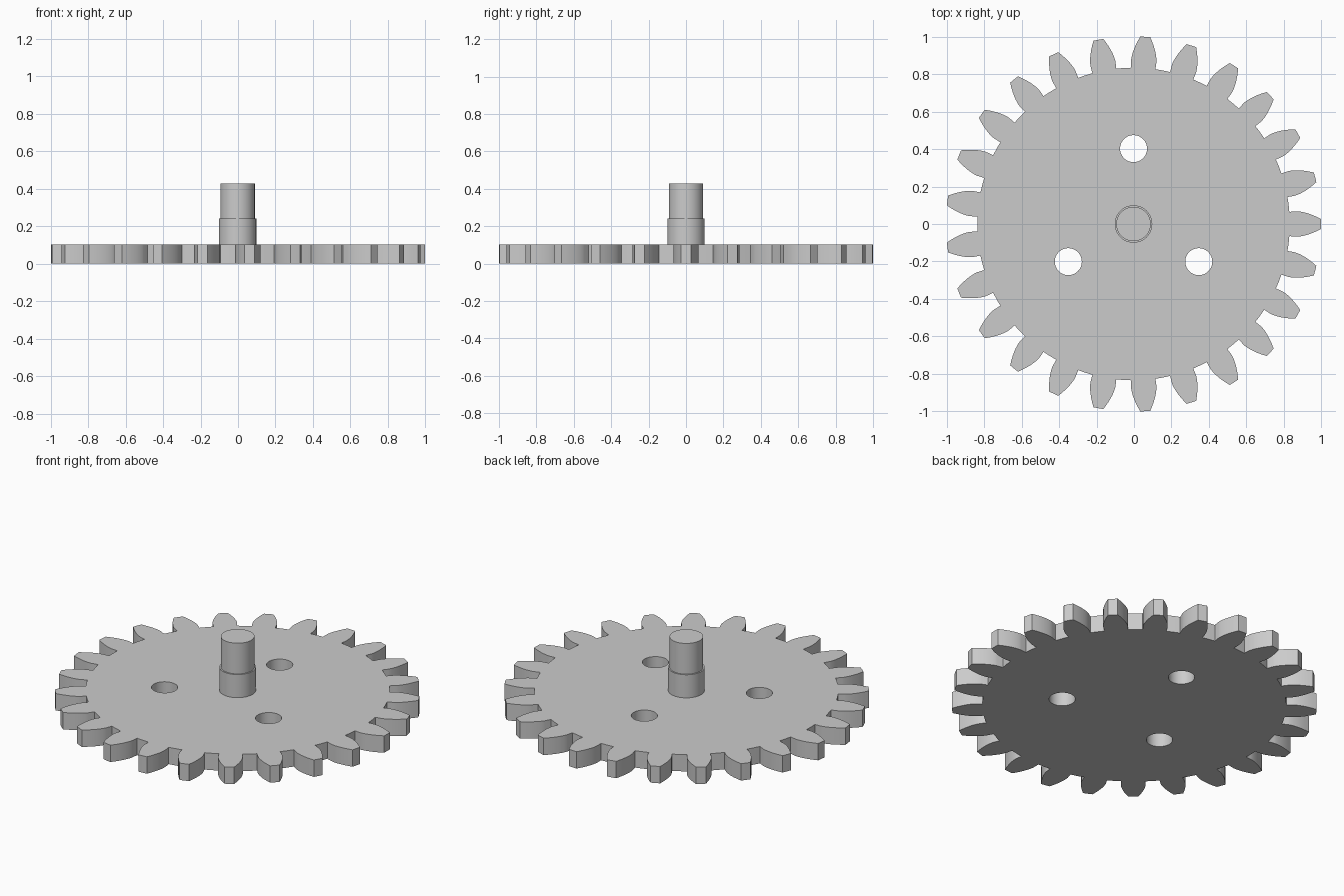
import bpy, bmesh
from math import pi, cos, sin, tan, acos, sqrt, radians

if "Cube" in bpy.data.objects:
    bpy.data.objects.remove(bpy.data.objects["Cube"], do_unlink=True)

TEETH = 25
TIP = 1.0007
MODULE = TIP / (TEETH / 2 + 1)
PITCH = MODULE * TEETH / 2
ROOT = PITCH - 1.25 * MODULE
BASE = PITCH * cos(radians(20))
CENTRE_X = -0.0025
THICKNESS = 0.102

grey = bpy.data.materials.new("plain grey")
grey.use_nodes = True
COLOUR = (0.6, 0.6, 0.6, 1)
grey.diffuse_color = COLOUR
grey.node_tree.nodes["Principled BSDF"].inputs["Base Color"].default_value = COLOUR


def finish(obj):
    """Give the part its material and smooth its curved walls."""
    obj.data.materials.clear()
    obj.data.materials.append(grey)
    bpy.ops.object.select_all(action="DESELECT")
    obj.select_set(True)
    bpy.context.view_layer.objects.active = obj
    bpy.ops.object.shade_smooth_by_angle(angle=radians(25))


def cylinder(name, radius, bottom, top, x=0, y=0):
    bpy.ops.mesh.primitive_cylinder_add(
        vertices=64, radius=radius, depth=top - bottom,
        location=(x + CENTRE_X, y, (bottom + top) / 2))
    obj = bpy.context.object
    obj.name = name
    finish(obj)
    return obj


def involute(angle):
    return tan(angle) - angle


def half_angle(radius):
    """Half the angle a tooth spans at a radius; radial below the base circle."""
    pressure = acos(min(1, BASE / radius))
    return pi / (2 * TEETH) + involute(radians(20)) - involute(pressure)


# Outline of one tooth and the gap after it, repeated around the wheel
STEPS = 8
flank = [ROOT] + [BASE + (TIP - BASE) * (i / STEPS) ** 1.5 for i in range(STEPS + 1)]
tooth = [(r, -half_angle(r)) for r in flank]
tooth += [(TIP, 0)]
tooth += [(r, half_angle(r)) for r in reversed(flank)]
tooth += [(ROOT, pi / TEETH)]

bm = bmesh.new()
outline = []
for i in range(TEETH):
    turn = 2 * pi * i / TEETH
    for r, a in tooth:
        outline.append(bm.verts.new((r * cos(a + turn), r * sin(a + turn), 0)))
face = bm.faces.new(outline)
walls = bmesh.ops.extrude_face_region(bm, geom=[face])
top = [v for v in walls["geom"] if isinstance(v, bmesh.types.BMVert)]
bmesh.ops.translate(bm, verts=top, vec=(0, 0, THICKNESS))
bmesh.ops.recalc_face_normals(bm, faces=bm.faces)
mesh = bpy.data.meshes.new("gear_wheel")
bm.to_mesh(mesh)
bm.free()
gear = bpy.data.objects.new("gear_wheel", mesh)
gear.location.x = CENTRE_X
bpy.context.collection.objects.link(gear)
finish(gear)

# Three round holes through the wheel
for i in range(3):
    a = radians(90 + 120 * i)
    cutter = cylinder("hole_cutter", 0.072, -0.1, 0.3, 0.402 * cos(a), 0.402 * sin(a))
    cutter.hide_render = True
    cut = gear.modifiers.new("hole", "BOOLEAN")
    cut.operation = "DIFFERENCE"
    cut.solver = "EXACT"
    cut.object = cutter
    bpy.context.view_layer.objects.active = gear
    bpy.ops.object.modifier_apply(modifier=cut.name)
    bpy.data.objects.remove(cutter, do_unlink=True)
finish(gear)

# Stepped shaft standing on the wheel
cylinder("shaft_collar", 0.1, THICKNESS - 0.02, 0.242)
cylinder("shaft", 0.092, 0.22, 0.428)
